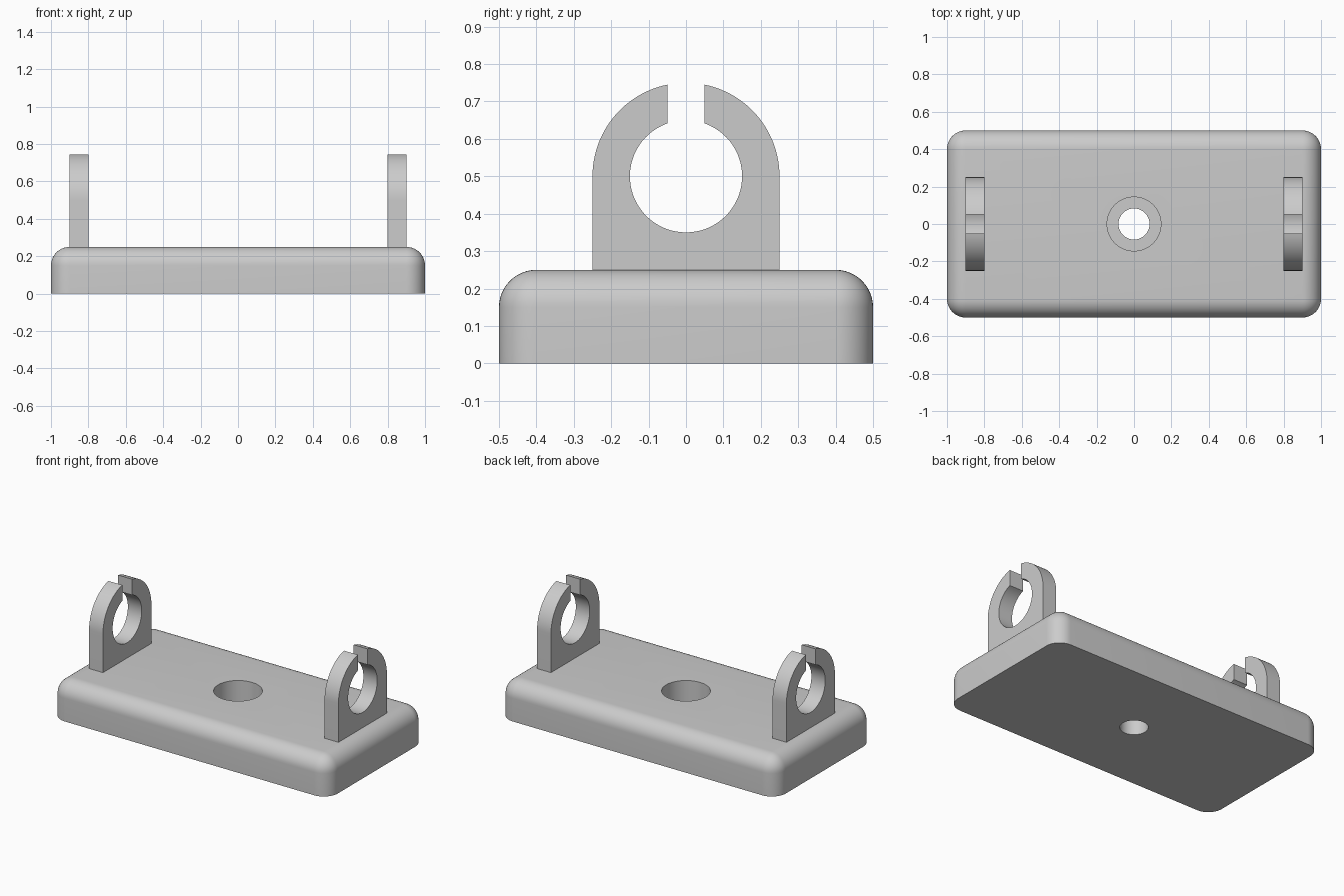
import bpy
import bmesh
import math

cube = bpy.data.objects.get("Cube")
if cube:
    bpy.data.objects.remove(cube, do_unlink=True)

# Single plain grey finish
grey = bpy.data.materials.new("plain grey")
grey.use_nodes = True
colour = (0.6, 0.6, 0.6, 1)
grey.diffuse_color = colour
grey.node_tree.nodes["Principled BSDF"].inputs["Base Color"].default_value = colour


def make_object(name, bm):
    bmesh.ops.recalc_face_normals(bm, faces=bm.faces)
    mesh = bpy.data.meshes.new(name)
    bm.to_mesh(mesh)
    bm.free()
    mesh.materials.append(grey)
    obj = bpy.data.objects.new(name, mesh)
    bpy.context.collection.objects.link(obj)
    return obj


def smooth(obj):
    bpy.ops.object.select_all(action="DESELECT")
    obj.select_set(True)
    bpy.context.view_layer.objects.active = obj
    bpy.ops.object.shade_smooth_by_angle(angle=math.radians(30))


def arc(radius, start, end, steps):
    """Points on an arc in the y-z plane, around the clip centre."""
    angles = [start + (end - start) * i / steps for i in range(steps + 1)]
    return [(radius * math.cos(a), CLIP_Z + radius * math.sin(a)) for a in angles]


LENGTH, WIDTH, HEIGHT, ROUND = 2.0, 1.0, 0.25, 0.1
CLIP_Z, OUTER, INNER, HALF_SLOT = 0.5, 0.25, 0.15, 0.05

# Base plate: rounded on every edge except around the underside
bm = bmesh.new()
bmesh.ops.create_cube(bm, size=1)
for v in bm.verts:
    v.co = (v.co.x * LENGTH, v.co.y * WIDTH, (v.co.z + 0.5) * HEIGHT)
edges = [e for e in bm.edges if any(v.co.z > 0.1 for v in e.verts)]
bmesh.ops.bevel(bm, geom=edges, offset=ROUND, offset_type="OFFSET",
                segments=12, profile=0.5, affect="EDGES")
base = make_object("base_plate", bm)


# Stepped screw hole through the middle of the base
def cut_hole(name, radius, bottom, top):
    bm = bmesh.new()
    bmesh.ops.create_cone(bm, cap_ends=True, segments=64, radius1=radius,
                          radius2=radius, depth=top - bottom)
    bmesh.ops.translate(bm, verts=bm.verts, vec=(0, 0, (top + bottom) / 2))
    cutter = make_object(name, bm)
    mod = base.modifiers.new(name, "BOOLEAN")
    mod.operation = "DIFFERENCE"
    mod.solver = "EXACT"
    mod.object = cutter
    bpy.context.view_layer.objects.active = base
    bpy.ops.object.modifier_apply(modifier=name)
    bpy.data.objects.remove(cutter, do_unlink=True)


cut_hole("screw_head_recess", 0.144, 0.1, 0.4)
cut_hole("screw_hole", 0.083, -0.1, 0.2)
smooth(base)


# Open ring clips: one outline running round the outside, then back inside
def make_clip(name, x):
    outer_gap = math.acos(HALF_SLOT / OUTER)
    inner_gap = math.acos(HALF_SLOT / INNER)
    outline = [(-OUTER, HEIGHT), (OUTER, HEIGHT)]
    outline += arc(OUTER, 0, outer_gap, 24)
    outline += arc(INNER, inner_gap, inner_gap - 2 * math.pi
                   + (math.pi - 2 * inner_gap), 60)
    outline += arc(OUTER, math.pi - outer_gap, math.pi, 24)
    bm = bmesh.new()
    face = bm.faces.new([bm.verts.new((x - 0.05, y, z)) for y, z in outline])
    side = bmesh.ops.extrude_face_region(bm, geom=[face])["geom"]
    verts = [g for g in side if isinstance(g, bmesh.types.BMVert)]
    bmesh.ops.translate(bm, verts=verts, vec=(0.1, 0, 0))
    # Triangulate the concave sides so they fill cleanly
    bmesh.ops.triangulate(bm, faces=[f for f in bm.faces if len(f.verts) > 4])
    smooth(make_object(name, bm))


for name, x in (("left_clip", 0.85), ("right_clip", -0.85)):
    make_clip(name, x)
